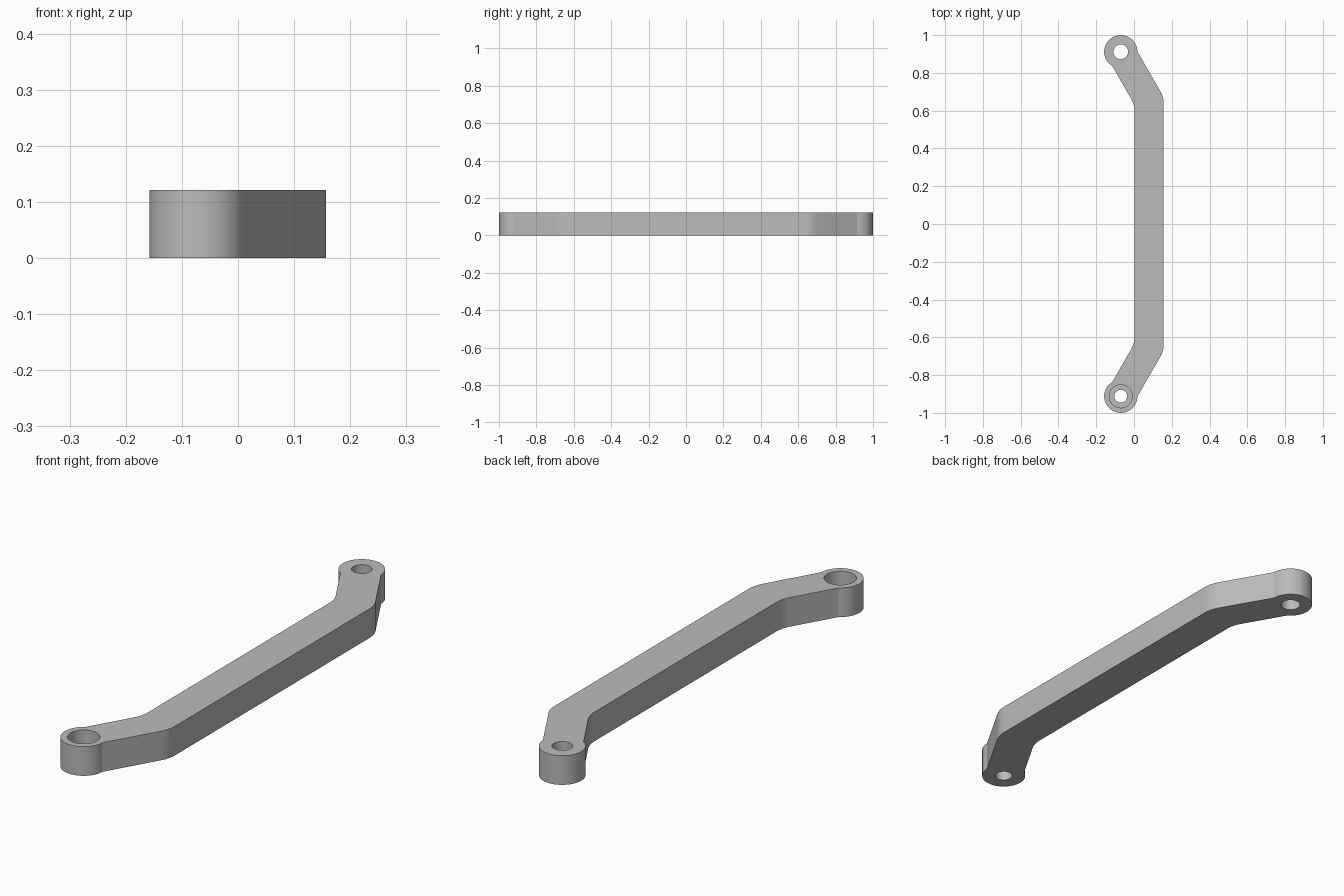
import bpy, bmesh
from math import radians, sin, cos, tan, asin, sqrt, degrees
from mathutils import Vector

cube = bpy.data.objects.get("Cube")
if cube:
    bpy.data.objects.remove(cube, do_unlink=True)

HEIGHT = 0.121
HALF_W = 0.077            # half width of the bar
BAR_X = 0.08              # centre line of the straight bar
BEND = radians(30)        # bend of the end arms
BOSS = Vector((-0.07, 0.912))
BOSS_R = 0.088
FILLET = 0.13

grey = bpy.data.materials.new("plain_grey")
grey.use_nodes = True
colour = (0.5, 0.5, 0.5, 1)
grey.diffuse_color = colour
grey.node_tree.nodes["Principled BSDF"].inputs["Base Color"].default_value = colour


def arc(cx, cy, r, start, end, steps):
    return [(cx + r * cos(start + (end - start) * i / steps),
             cy + r * sin(start + (end - start) * i / steps))
            for i in range(steps + 1)]


def bend(side, start, end):
    """Rounded bend on the outer (+1) or inner (-1) edge."""
    corner_y = BOSS.y - (BAR_X - BOSS.x) / tan(BEND) + side * HALF_W * tan(BEND / 2)
    return arc(BAR_X + side * HALF_W - FILLET, corner_y - FILLET * tan(BEND / 2),
               FILLET, start, end, 8)


def cylinder(name, centre, r, z0, z1):
    bm = bmesh.new()
    bmesh.ops.create_cone(bm, cap_ends=True, segments=48, radius1=r, radius2=r, depth=z1 - z0)
    bmesh.ops.translate(bm, verts=bm.verts, vec=(centre[0], centre[1], (z0 + z1) / 2))
    mesh = bpy.data.meshes.new(name)
    bm.to_mesh(mesh)
    bm.free()
    ob = bpy.data.objects.new(name, mesh)
    bpy.context.collection.objects.link(ob)
    ob.hide_render = True
    return ob


# Outline: back half, then its mirror image
sweep = radians(180) - asin(HALF_W / BOSS_R)
axis = radians(90) + BEND
half = bend(1, 0, BEND)
half += arc(BOSS.x, BOSS.y, BOSS_R, axis - sweep, axis + sweep, 36)
half += bend(-1, BEND, 0)
outline = half + [(x, -y) for x, y in reversed(half)]

# Link body
bm = bmesh.new()
face = bm.faces.new([bm.verts.new((x, y, 0)) for x, y in outline])
top = bmesh.ops.extrude_face_region(bm, geom=[face])
bmesh.ops.translate(bm, vec=(0, 0, HEIGHT),
                    verts=[g for g in top["geom"] if isinstance(g, bmesh.types.BMVert)])
bmesh.ops.recalc_face_normals(bm, faces=bm.faces)
mesh = bpy.data.meshes.new("link_arm")
bm.to_mesh(mesh)
bm.free()
mesh.materials.append(grey)
link = bpy.data.objects.new("link_arm", mesh)
bpy.context.collection.objects.link(link)

# Back hole, front hole and front counterbore
front = (BOSS.x, -BOSS.y)
cutters = [
    cylinder("back_hole_cutter", BOSS, 0.039, -0.05, HEIGHT + 0.05),
    cylinder("front_hole_cutter", front, 0.034, -0.05, HEIGHT + 0.05),
    cylinder("counterbore_cutter", front, 0.061, HEIGHT - 0.07, HEIGHT + 0.05),
]
bpy.ops.object.select_all(action='DESELECT')
link.select_set(True)
bpy.context.view_layer.objects.active = link
for cutter in cutters:
    mod = link.modifiers.new(cutter.name, 'BOOLEAN')
    mod.operation = 'DIFFERENCE'
    mod.solver = 'EXACT'
    mod.object = cutter
    bpy.ops.object.modifier_apply(modifier=mod.name)
    bpy.data.objects.remove(cutter, do_unlink=True)

bpy.ops.object.shade_smooth_by_angle(angle=radians(20))
